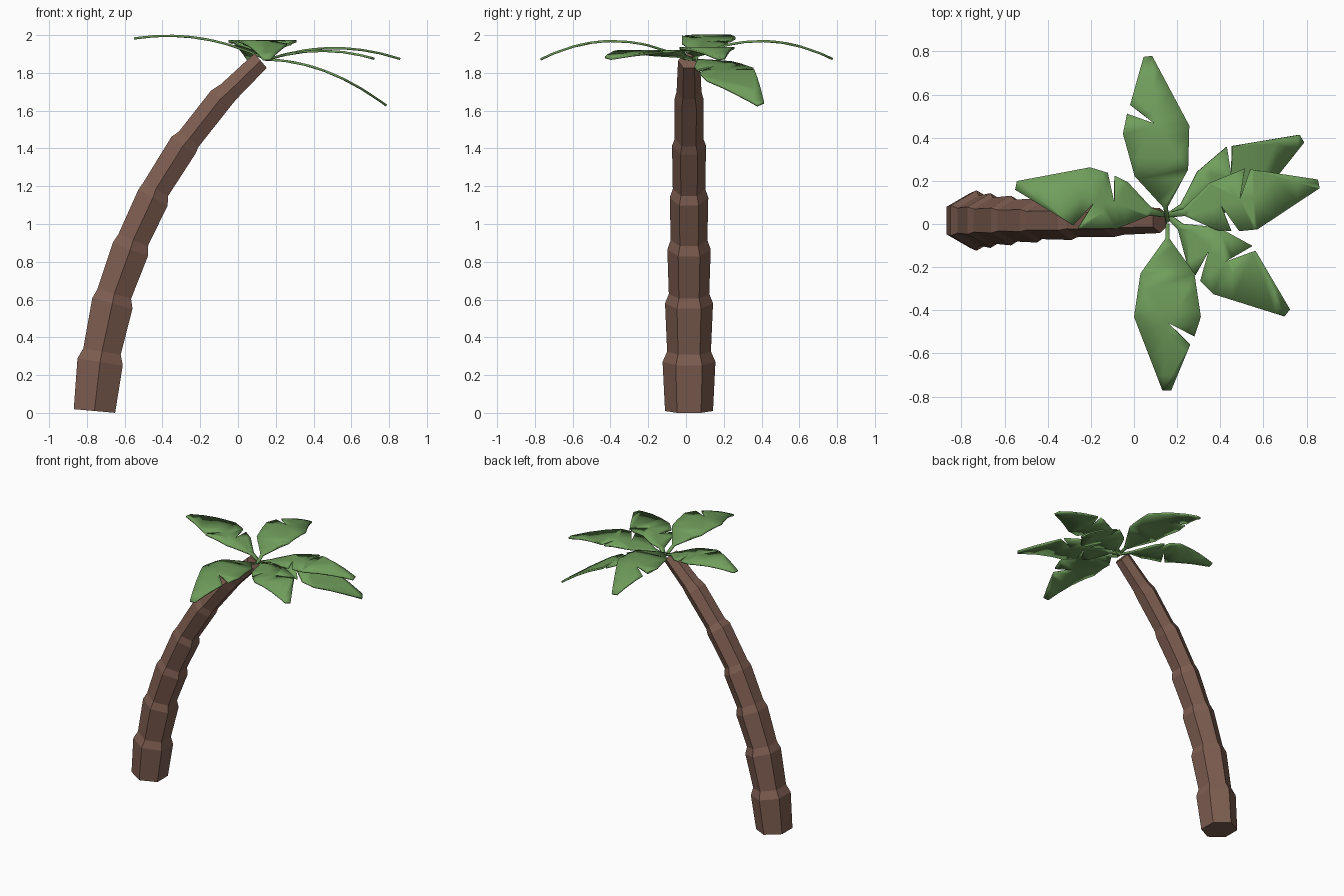
import bpy, bmesh
from math import sin, cos, radians, pi
from mathutils import Vector, Matrix

cube = bpy.data.objects.get("Cube")
if cube:
    bpy.data.objects.remove(cube)


def make_material(name, color):
    mat = bpy.data.materials.new(name)
    mat.use_nodes = True
    mat.diffuse_color = color
    bsdf = mat.node_tree.nodes["Principled BSDF"]
    bsdf.inputs["Base Color"].default_value = color
    bsdf.inputs["Roughness"].default_value = 0.9
    return mat


def make_object(name, bm, mat):
    mesh = bpy.data.meshes.new(name)
    bm.to_mesh(mesh)
    bm.free()
    mesh.materials.append(mat)
    obj = bpy.data.objects.new(name, mesh)
    bpy.context.scene.collection.objects.link(obj)
    return obj


bark = make_material("bark_brown", (0.205, 0.109, 0.08, 1))
green = make_material("leaf_green", (0.162, 0.342, 0.107, 1))

# Trunk: leaning stack of flared hexagonal segments (x, z, radius)
RINGS = [(-.76, .01, .127), (-.73, .27, .14), (-.72, .325, .116),
         (-.665, .58, .127), (-.655, .63, .107), (-.57, .865, .115),
         (-.555, .915, .097), (-.45, 1.14, .102), (-.435, 1.185, .086),
         (-.29, 1.415, .09), (-.26, 1.45, .076), (-.095, 1.66, .077),
         (-.05, 1.70, .066), (.12, 1.865, .058)]


def build_trunk():
    bm = bmesh.new()
    loops = []
    for x, z, radius in RINGS:
        lean = radians(5 + 45 * (z / RINGS[-1][1]) ** 1.3)
        tilt = Matrix.Rotation(lean, 3, 'Y')
        centre = Vector((x, .016, z))
        loops.append([bm.verts.new(centre + tilt @ Vector(
            (radius * sin(i * pi / 3), radius * cos(i * pi / 3), 0)))
            for i in range(6)])
    for low, high in zip(loops, loops[1:]):
        for i in range(6):
            j = (i + 1) % 6
            bm.faces.new((low[i], low[j], high[j], high[i]))
    bm.faces.new(loops[0])
    bm.faces.new(loops[-1])
    bmesh.ops.recalc_face_normals(bm, faces=bm.faces)
    make_object("trunk", bm, bark)


# Leaf outlines: (distance along leaf, offset to its left side)
ONE_NOTCH = [(0, .01), (.07, .01), (.23, .125), (.43, .155), (.52, .125),
             (.46, .005), (.56, .105), (.77, .017), (.77, -.023),
             (.43, -.155), (.23, -.125), (.07, -.01), (0, -.01)]
TWO_NOTCH = [(0, .01), (.08, .015), (.22, .106), (.396, .138), (.345, .005),
             (.42, .129), (.715, .018), (.715, -.023), (.395, -.15),
             (.31, -.141), (.253, -.008), (.275, -.133), (.21, -.115),
             (.08, -.02), (0, -.01)]


def build_leaf(name, outline, origin, heading, axis, rise, droop):
    """Cut the outline into strips across the bend axis and arch it."""
    bm = bmesh.new()
    turn = Matrix.Rotation(radians(heading), 3, 'Z')
    bend = Vector(axis + (0,))
    bm.faces.new([bm.verts.new(turn @ Vector((u, v, 0))) for u, v in outline])
    bmesh.ops.triangulate(bm, faces=bm.faces)
    for i in range(1, 8):
        bmesh.ops.bisect_plane(
            bm, geom=bm.verts[:] + bm.edges[:] + bm.faces[:],
            plane_co=bend * i * .1, plane_no=bend, dist=1e-5)
    for v in bm.verts:
        d = v.co.dot(bend)
        v.co += Vector(origin + (1.87 + rise * d - droop * d * d,))
    obj = make_object(name, bm, green)
    solid = obj.modifiers.new("thickness", 'SOLIDIFY')
    solid.thickness = .012
    solid.offset = 0
    bpy.ops.object.select_all(action='DESELECT')
    obj.select_set(True)
    bpy.context.view_layer.objects.active = obj
    bpy.ops.object.shade_smooth_by_angle(angle=radians(30))


build_trunk()
HUB = (.155, .04)
build_leaf("front_leaf", ONE_NOTCH, (.155, 0), -90, (0, -1), .51, .66)
build_leaf("back_leaf", ONE_NOTCH, (.155, .01), 97, (0, 1), .51, .66)
build_leaf("right_leaf", TWO_NOTCH, HUB, 169, (-1, 0), .48, .455)
build_leaf("left_leaf", TWO_NOTCH, HUB, 12, (1, 0), .343, .48)
build_leaf("front_left_leaf", TWO_NOTCH, HUB, -39, (1, 0), .32, .55)
build_leaf("back_left_leaf", TWO_NOTCH, HUB, 30, (1, 0), -.02, .58)
